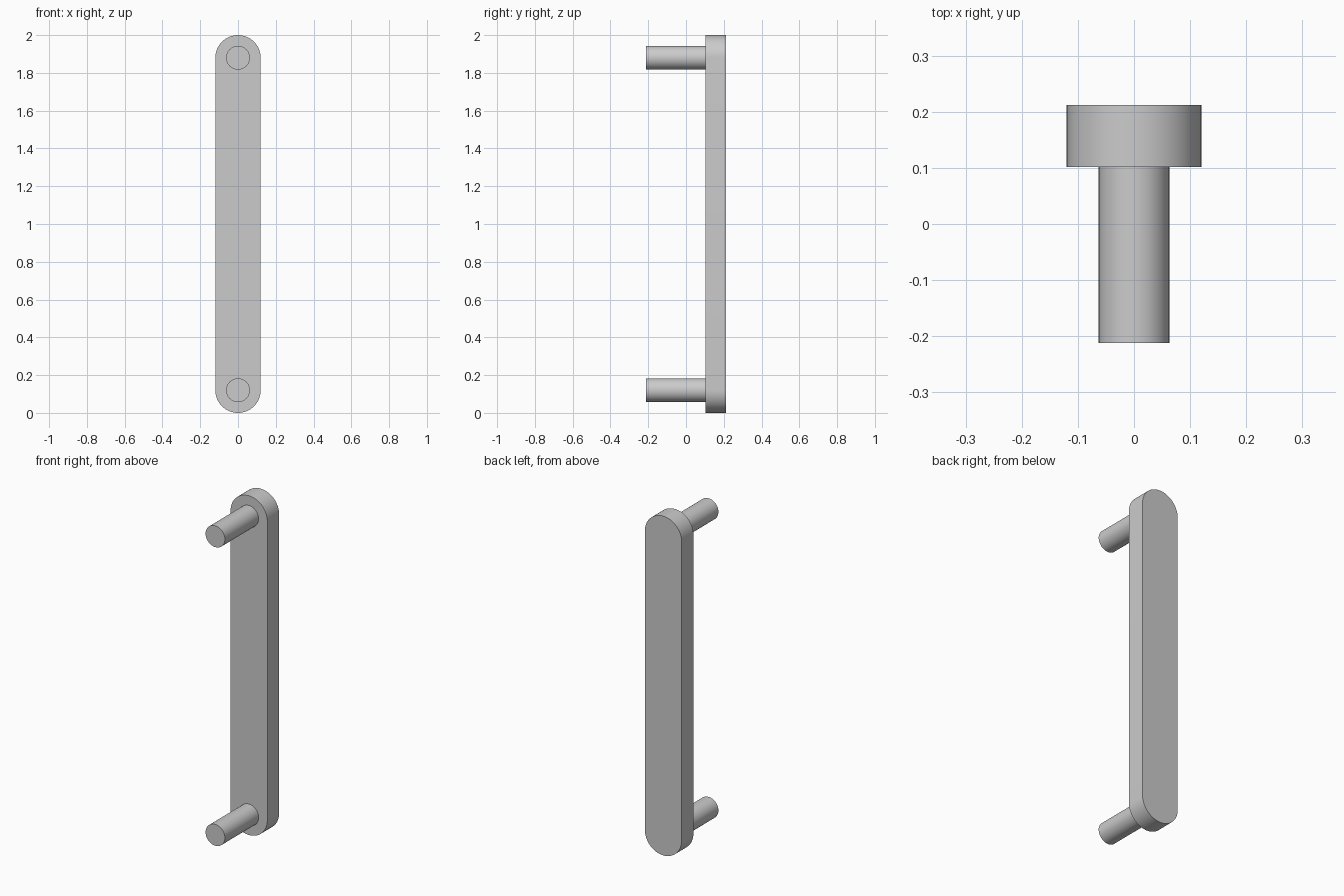
import bpy, bmesh
from math import sin, cos, pi, radians

cube = bpy.data.objects.get("Cube")
if cube:
    bpy.data.objects.remove(cube, do_unlink=True)

BACK, FACE, FRONT = 0.212, 0.102, -0.212   # depths of bar back, bar face, post ends
BAR_R, POST_R, HEIGHT = 0.12, 0.063, 2.0
LOW, HIGH = BAR_R, HEIGHT - BAR_R          # centres of the rounded ends

metal = bpy.data.materials.new("satin grey metal")
metal.use_nodes = True
grey = (0.6, 0.6, 0.6, 1)
metal.diffuse_color = grey
metal.node_tree.nodes["Principled BSDF"].inputs["Base Color"].default_value = grey


def arc(radius, z, start, end, steps):
    angles = [start + (end - start) * i / steps for i in range(steps + 1)]
    return [(radius * cos(a), z + radius * sin(a)) for a in angles]


def extrude_outline(name, outline, y0, y1):
    """Solid made by sweeping an x-z outline along y."""
    bm = bmesh.new()
    face = bm.faces.new([bm.verts.new((x, y0, z)) for x, z in outline])
    swept = bmesh.ops.extrude_face_region(bm, geom=[face], use_keep_orig=True)
    moved = [g for g in swept["geom"] if isinstance(g, bmesh.types.BMVert)]
    bmesh.ops.translate(bm, verts=moved, vec=(0, y1 - y0, 0))
    bmesh.ops.recalc_face_normals(bm, faces=bm.faces)
    mesh = bpy.data.meshes.new(name)
    bm.to_mesh(mesh)
    bm.free()
    mesh.materials.append(metal)
    obj = bpy.data.objects.new(name, mesh)
    bpy.context.collection.objects.link(obj)
    bpy.ops.object.select_all(action="DESELECT")
    obj.select_set(True)
    bpy.context.view_layer.objects.active = obj
    bpy.ops.object.shade_smooth_by_angle(angle=radians(30))
    return obj


# Grip bar with fully rounded ends
extrude_outline("grip_bar", arc(BAR_R, HIGH, 0, pi, 32) + arc(BAR_R, LOW, pi, 2 * pi, 32), FACE, BACK)

# Round mounting posts
for name, z in (("lower_post", LOW), ("upper_post", HIGH)):
    extrude_outline(name, arc(POST_R, z, 0, 2 * pi, 48)[:-1], FRONT, FACE)
